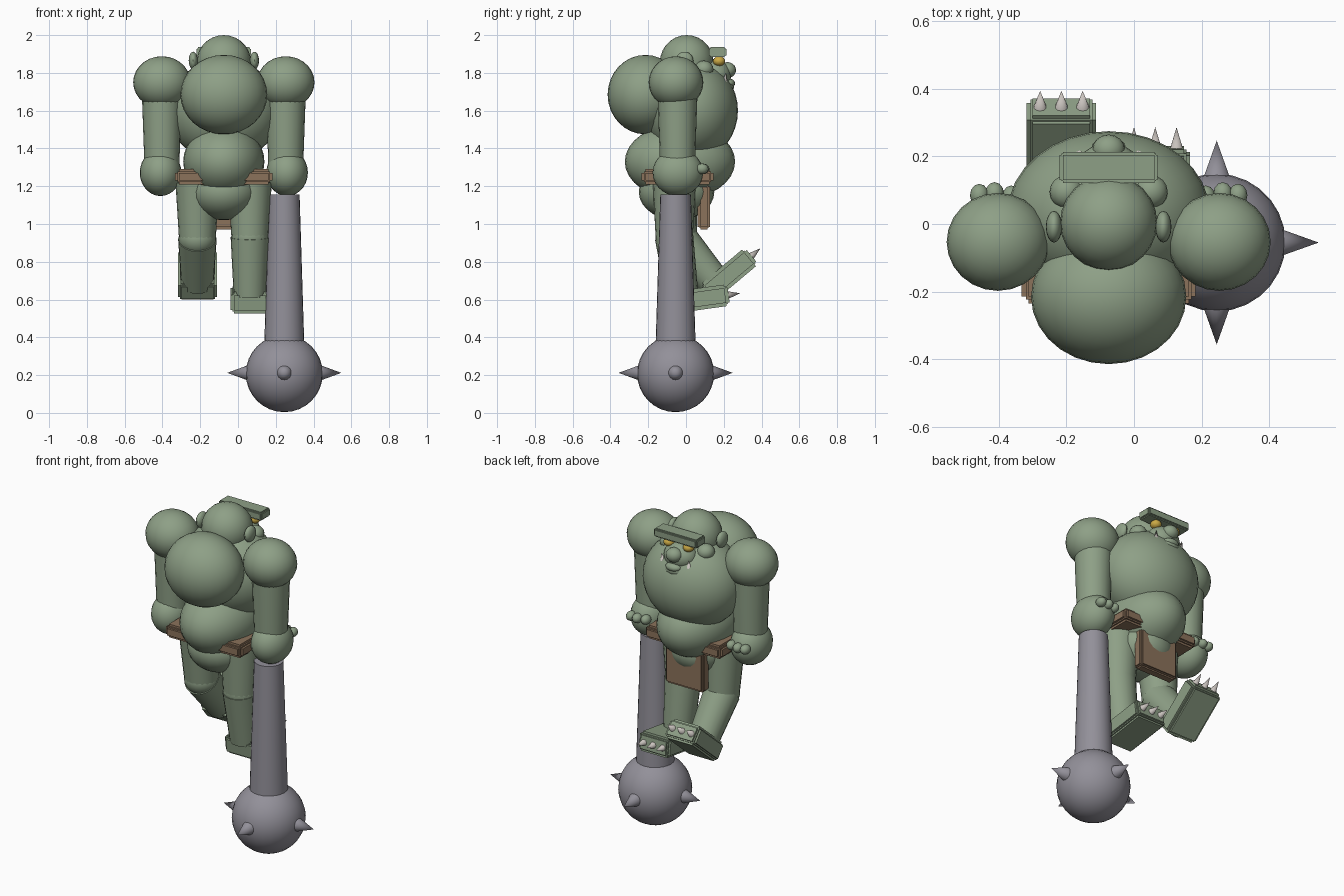
import bpy, bmesh, math
from mathutils import Vector, Matrix

if "Cube" in bpy.data.objects:
    bpy.data.objects.remove(bpy.data.objects["Cube"])

CX = -0.075  # body's plane of symmetry


def material(name, rgb):
    m = bpy.data.materials.new(name)
    m.diffuse_color = (*rgb, 1)
    m.use_nodes = True
    m.node_tree.nodes["Principled BSDF"].inputs["Base Color"].default_value = m.diffuse_color
    return m


SKIN = material("green_skin", (0.27, 0.35, 0.24))
STEEL = material("grey_steel", (0.29, 0.28, 0.32))
LEATHER = material("brown_leather", (0.26, 0.17, 0.105))
IVORY = material("ivory", (0.58, 0.54, 0.51))
AMBER = material("amber_eye", (0.60, 0.40, 0.06))


def finish(name, bm, mat, smooth=True):
    me = bpy.data.meshes.new(name)
    bm.to_mesh(me)
    bm.free()
    me.materials.append(mat)
    ob = bpy.data.objects.new(name, me)
    bpy.context.collection.objects.link(ob)
    if smooth:
        bpy.ops.object.select_all(action='DESELECT')
        bpy.context.view_layer.objects.active = ob
        ob.select_set(True)
        bpy.ops.object.shade_smooth_by_angle(angle=math.radians(40))
    return ob


def ball(name, c, r, mat=SKIN, seg=24):
    bm = bmesh.new()
    m = Matrix.Translation(c) @ Matrix.Diagonal((*r, 1))
    bmesh.ops.create_uvsphere(bm, u_segments=seg, v_segments=seg // 2 + 2, radius=1, matrix=m)
    return finish(name, bm, mat)


def limb(name, a, b, r1, r2, mat=SKIN, seg=20):
    """Tapered cylinder from a to b; a zero end radius makes a spike."""
    a, b = Vector(a), Vector(b)
    d = b - a
    bm = bmesh.new()
    m = Matrix.Translation((a + b) / 2) @ d.to_track_quat('Z', 'Y').to_matrix().to_4x4()
    bmesh.ops.create_cone(bm, cap_ends=True, segments=seg, radius1=r1, radius2=r2,
                          depth=d.length, matrix=m)
    return finish(name, bm, mat)


def ledged_box(name, c, size, inset, mat, tilt=0):
    """Three crossed boxes, each reaching full size along two axes less a step."""
    bm = bmesh.new()
    base = Matrix.Translation(c) @ Matrix.Rotation(tilt, 4, 'X')
    for axis in range(3):
        s = [v - 2 * inset for v in size]
        s[axis] = size[axis]
        bmesh.ops.create_cube(bm, size=1, matrix=base @ Matrix.Diagonal((*s, 1)))
    # step each outer edge with a slightly smaller full block
    s = [v - 1.2 * inset for v in size]
    bmesh.ops.create_cube(bm, size=1, matrix=base @ Matrix.Diagonal((*s, 1)))
    return finish(name, bm, mat, smooth=False)


# Trunk
ball("chest", (CX, 0.03, 1.60), (0.30, 0.245, 0.27), seg=32)
ball("hump", (CX, -0.215, 1.685), (0.23, 0.20, 0.21), seg=28)
ball("belly", (CX, -0.032, 1.33), (0.215, 0.292, 0.20), seg=28)
ball("pelvis", (CX, -0.05, 1.17), (0.185, 0.20, 0.15))

# Belt and loincloth
ledged_box("belt", (CX, -0.045, 1.25), (0.515, 0.38, 0.08), 0.02, LEATHER)
ledged_box("loincloth", (CX, 0.095, 1.09), (0.26, 0.066, 0.24), 0.014, LEATHER)

# Head and face
ball("head", (CX, 0.004, 1.857), (0.144, 0.142, 0.143))
ledged_box("brow", (CX, 0.168, 1.91), (0.29, 0.092, 0.052), 0.009, SKIN)
ball("snout", (CX, 0.155, 1.79), (0.10, 0.085, 0.08))
ball("nose", (CX, 0.22, 1.815), (0.048, 0.045, 0.042), seg=16)
ball("jaw", (CX, 0.18, 1.725), (0.085, 0.075, 0.045), seg=16)
ball("lower_lip", (CX, 0.225, 1.745), (0.05, 0.035, 0.025), seg=16)
for side, s in (("left", -1), ("right", 1)):
    ball(side + "_eye", (CX + s * 0.065, 0.175, 1.862), (0.032, 0.032, 0.026), AMBER, 16)
    ball(side + "_ear", (CX + s * 0.162, -0.008, 1.865), (0.024, 0.047, 0.047), seg=16)
    ball(side + "_cheek", (CX + s * 0.125, 0.095, 1.82), (0.05, 0.05, 0.045), seg=16)
    limb(side + "_tusk", (CX + s * 0.085, 0.20, 1.73), (CX + s * 0.092, 0.212, 1.80),
         0.021, 0.0, IVORY, 10)

# Arms
for side, s in (("left", -1), ("right", 1)):
    x = CX + s * 0.328
    ball(side + "_shoulder", (x, -0.053, 1.75), (0.152, 0.145, 0.138))
    limb(side + "_arm", (x, -0.045, 1.72), (x, -0.045, 1.30), 0.107, 0.092)
    ball(side + "_fist", (CX + s * 0.335, -0.043, 1.272), (0.11, 0.134, 0.124))
    for i, (dx, y) in enumerate(((0.055, 0.085), (0.01, 0.09), (-0.04, 0.08))):
        ball(f"{side}_finger_{i + 1}", (x + s * dx, y, 1.292), (0.028, 0.034, 0.028), seg=12)

# Legs: each foot sits square to its shin; the left one is swung forward
for side, x, knee, ankle, foot, deg in (
        ("left", CX - 0.14, (-0.04, 0.92), (0.155, 0.685), (0.228, 0.732), 40),
        ("right", CX + 0.138, (-0.063, 0.93), (-0.02, 0.62), (0.072, 0.603), 8)):
    limb(side + "_thigh", (x, -0.06, 1.22), (x, knee[0], 0.93), 0.116, 0.098)
    ball(side + "_knee", (x, *knee), (0.099, 0.099, 0.09))
    limb(side + "_shin", (x, *knee), (x, *ankle), 0.102, 0.086)
    t = math.radians(deg)
    ledged_box(side + "_foot", (x, *foot), (0.206, 0.31, 0.115), 0.018, SKIN, t)
    along = Vector((0, math.cos(t), math.sin(t)))
    for i in (-1, 0, 1):
        base = Vector((x + i * 0.063, *foot)) + along * 0.145
        limb(f"{side}_claw_{i + 2}", base, base + along * 0.072, 0.022, 0, IVORY, 10)

# Spiked club
KX, KY = 0.245, -0.055
limb("club_handle", (KX, KY, 0.36), (KX, KY, 1.157), 0.106, 0.081, STEEL, 24)
ball("club_head", (KX, KY, 0.208), (0.204, 0.204, 0.204), STEEL, 28)
for i in range(4):
    a = i * math.pi / 2
    d = Vector((math.cos(a), math.sin(a), 0))
    c = Vector((KX, KY, 0.212))
    limb(f"club_spike_{i + 1}", c + d * 0.19, c + d * 0.302, 0.041, 0, STEEL, 14)
